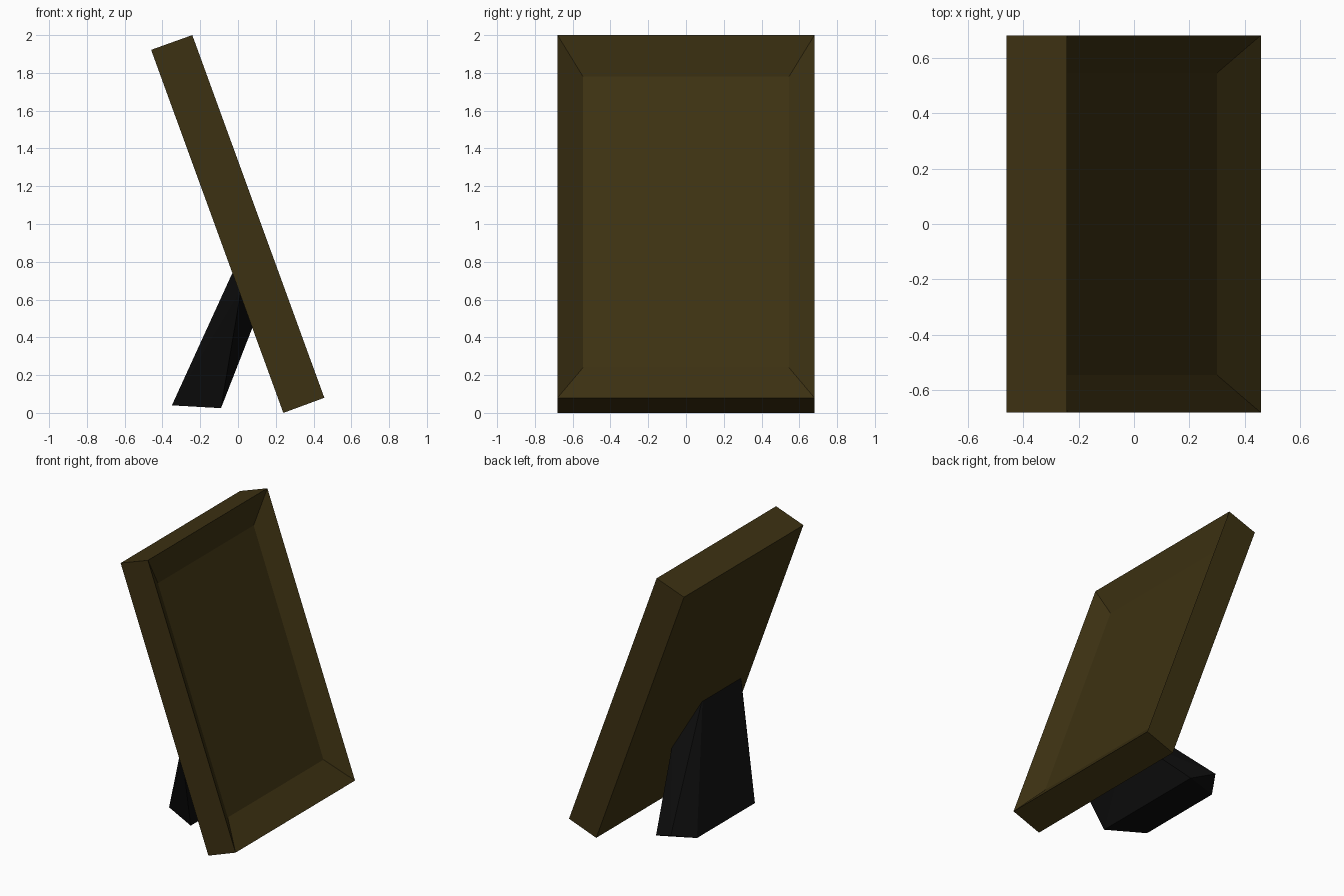
import bpy, bmesh
from mathutils import Vector

if "Cube" in bpy.data.objects:
    bpy.data.objects.remove(bpy.data.objects["Cube"])


def material(name, rgb):
    m = bpy.data.materials.new(name)
    m.diffuse_color = (*rgb, 1)
    m.use_nodes = True
    m.node_tree.nodes["Principled BSDF"].inputs["Base Color"].default_value = m.diffuse_color
    return m


def finish(name, bm, mat):
    bmesh.ops.recalc_face_normals(bm, faces=bm.faces[:])
    me = bpy.data.meshes.new(name)
    bm.to_mesh(me)
    bm.free()
    me.materials.append(mat)
    ob = bpy.data.objects.new(name, me)
    bpy.context.collection.objects.link(ob)
    return ob


brown = material("dark olive wood", (0.046, 0.031, 0.006))
black = material("black stand", (0.004, 0.004, 0.004))

# Leaning frame: closed slab whose front slopes inward to a sunken panel
bm = bmesh.new()


def ring(bottom, top, half):
    (xb, zb), (xt, zt) = bottom, top
    return [bm.verts.new(p) for p in ((xb, -half, zb), (xb, half, zb),
                                      (xt, half, zt), (xt, -half, zt))]


back = ring((0.24, 0.0), (-0.46, 1.922), 0.68)
front = ring((0.457, 0.08), (-0.242, 2.0), 0.68)
panel = ring((0.30, 0.24), (-0.257, 1.78), 0.545)
for a, b in ((back, front), (front, panel)):
    for i in range(4):
        j = (i + 1) % 4
        bm.faces.new((a[i], a[j], b[j], b[i]))
bm.faces.new(back)
bm.faces.new(panel)
finish("picture_frame", bm, brown)

# Rear stand: slanted, tapering prop with its top sunk slightly into the frame
foot = [(-0.35, 0.375, 0.04), (-0.35, -0.285, 0.04), (-0.09, -0.41, 0.025),
        (-0.09, 0.47, 0.025), (-0.25, 0.53, 0.09)]
head = [(-0.035, -0.16, 0.755), (-0.035, -0.59, 0.755),
        (0.003, -0.66, 0.65), (0.07, 0.035, 0.466)]
into_frame = Vector((0.94, 0, 0.342)) * 0.015
bm = bmesh.new()
for p in foot:
    bm.verts.new(p)
for p in head:
    bm.verts.new(Vector(p) + into_frame)
bmesh.ops.convex_hull(bm, input=bm.verts[:])
bmesh.ops.dissolve_limit(bm, angle_limit=0.03, verts=bm.verts[:], edges=bm.edges[:])
finish("rear_stand", bm, black)
